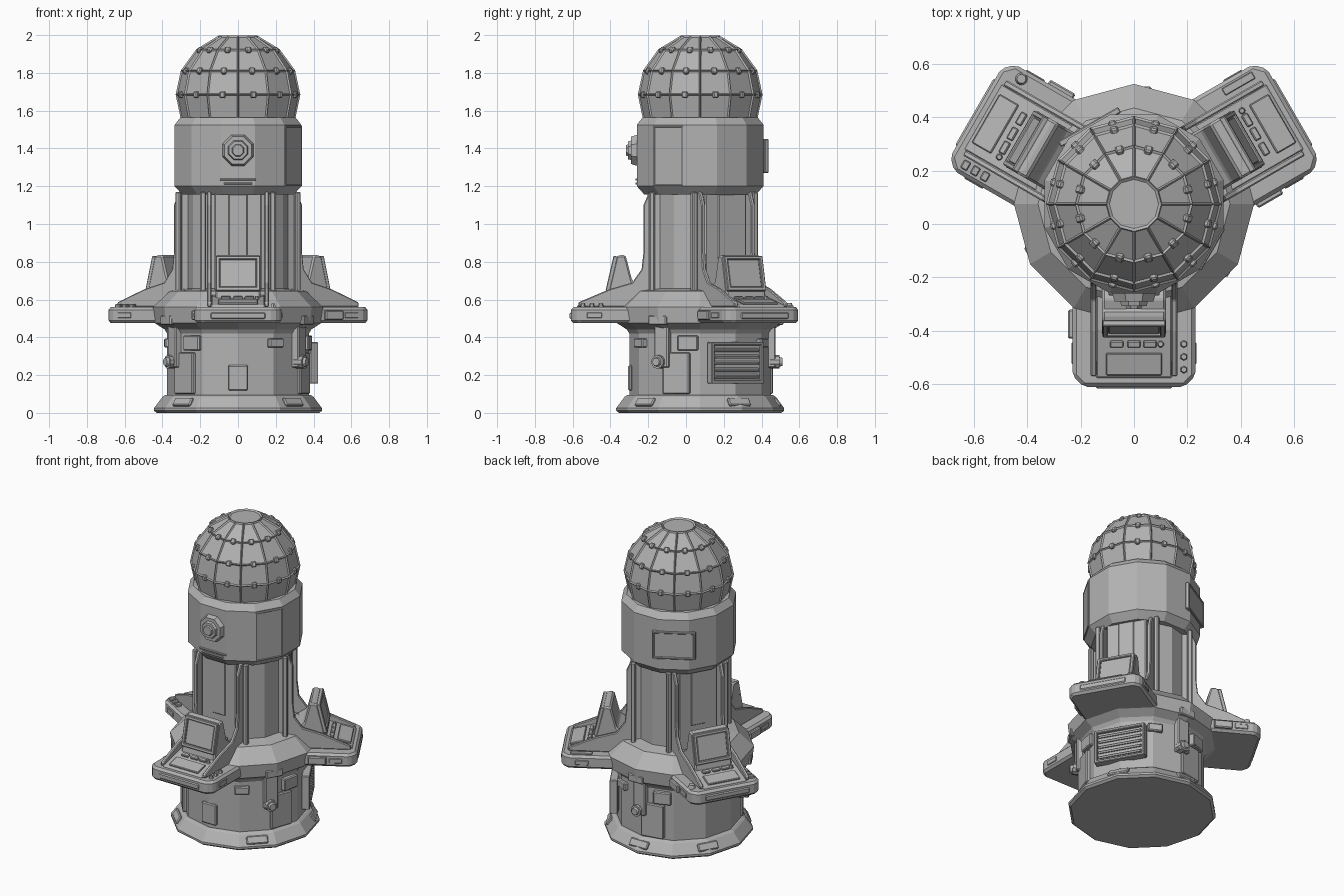
import bpy, bmesh, math
from mathutils import Matrix, Vector

old = bpy.data.objects.get("Cube")
if old:
    bpy.data.objects.remove(old, do_unlink=True)

grey = bpy.data.materials.new("warm_grey")
grey.use_nodes = True
COLOR = (0.45, 0.45, 0.45, 1)
grey.diffuse_color = COLOR
grey.node_tree.nodes["Principled BSDF"].inputs["Base Color"].default_value = COLOR

CENTRE = Matrix.Translation((0, 0.075, 0))
ARMS = (-90, 30, 150)      # console directions
GAPS = (-30, 90, 210)      # directions between consoles


def frame(az):
    """Local x points outward from the tower axis, local y runs around it."""
    return CENTRE @ Matrix.Rotation(math.radians(az), 4, "Z")


def finish(name, bm, matrix, bevel=0):
    bmesh.ops.recalc_face_normals(bm, faces=bm.faces)
    mesh = bpy.data.meshes.new(name)
    bm.to_mesh(mesh)
    bm.free()
    mesh.materials.append(grey)
    ob = bpy.data.objects.new(name, mesh)
    bpy.context.collection.objects.link(ob)
    ob.matrix_world = matrix
    if bevel:
        mod = ob.modifiers.new("bevel", "BEVEL")
        mod.width, mod.segments = bevel, 1
    return ob


def box(name, az, centre, size, bevel=0.006, tilt=0):
    bm = bmesh.new()
    bmesh.ops.create_cube(bm, size=1, matrix=Matrix.Diagonal((*size, 1)))
    m = frame(az) @ Matrix.Translation(centre) @ Matrix.Rotation(math.radians(tilt), 4, "Y")
    return finish(name, bm, m, bevel)


def knob(name, az, centre, radius, depth, sides=8, outward=False, top=0.7):
    bm = bmesh.new()
    bmesh.ops.create_cone(bm, cap_ends=True, segments=sides, radius1=radius,
                          radius2=radius * top, depth=depth,
                          matrix=Matrix.Rotation(math.pi / sides, 4, "Z"))
    m = frame(az) @ Matrix.Translation(centre)
    if outward:
        m = m @ Matrix.Rotation(math.pi / 2, 4, "Y")
    return finish(name, bm, m)


def lathe(name, profile, turn=0, sides=12):
    bm = bmesh.new()
    rings = []
    for r, z in profile:
        angles = [2 * math.pi * i / sides for i in range(sides)]
        rings.append([bm.verts.new((r * math.cos(a), r * math.sin(a), z)) for a in angles])
    for a, b in zip(rings, rings[1:]):
        for i in range(sides):
            j = (i + 1) % sides
            bm.faces.new((a[i], a[j], b[j], b[i]))
    bm.faces.new(rings[0])
    bm.faces.new(rings[-1])
    return finish(name, bm, frame(turn))


def prism(name, az, outline, lo, hi, flat=False, bevel=0.005):
    """Extrude a side outline (out, up) across, or a plan outline upward."""
    bm = bmesh.new()
    place = (lambda p, k: (p[0], p[1], k)) if flat else (lambda p, k: (p[0], k, p[1]))
    a = [bm.verts.new(place(p, lo)) for p in outline]
    b = [bm.verts.new(place(p, hi)) for p in outline]
    bm.faces.new(a)
    bm.faces.new(b)
    for i in range(len(a)):
        j = (i + 1) % len(a)
        bm.faces.new((a[i], a[j], b[j], b[i]))
    return finish(name, bm, frame(az), bevel)


def border(name, az, centre, width, height, bar, depth, tilt=0):
    """Raised rectangular frame facing outward, optionally leaning back."""
    lean = Matrix.Rotation(math.radians(tilt), 3, "Y")
    for s in (-1, 1):
        off = lean @ Vector((0, 0, s * (height - bar) / 2))
        box(name + "_rail", az, Vector(centre) + off, (depth, width, bar), 0.004, tilt)
        side = Vector(centre) + Vector((0, s * (width - bar) / 2, 0))
        box(name + "_post", az, side, (depth, bar, height), 0.004, tilt)


# Tower body
lathe("base_skirt", [(0.43, 0), (0.445, 0.012), (0.445, 0.025), (0.4, 0.085), (0.385, 0.095)])
lathe("lower_drum", [(0.375, 0.08), (0.375, 0.42), (0.4, 0.46)])
lathe("platform", [(0.37, 0.43), (0.44, 0.475), (0.45, 0.56), (0.36, 0.645), (0.26, 0.66)])
lathe("column", [(0.275, 0.6), (0.275, 1.18)])
lathe("head_collar", [(0.305, 1.155), (0.347, 1.2), (0.347, 1.525), (0.315, 1.565)], 15)

# Panelled dome with ribs along its edges
DOME = [(0.295, 1.55), (0.322, 1.685), (0.295, 1.81), (0.215, 1.92), (0.1, 1.99)]
lathe("dome", DOME)
ribs = lathe("dome_ribs", DOME)
wire = ribs.modifiers.new("ribs", "WIREFRAME")
wire.thickness, wire.offset, wire.use_even_offset = 0.016, 0, False
for (r, z), lean in zip(DOME[1:4], (0, -22, -42)):
    for i in range(12):
        box("dome_clamp", 15 + i * 30, (r * math.cos(math.pi / 12), 0, z),
            (0.026, 0.03, 0.035), 0.006, lean)

# Porthole and access panels on the collar
knob("porthole_plate", -90, (0.345, 0, 1.39), 0.092, 0.04, 8, True, 0.85)
knob("porthole_ring", -90, (0.367, 0, 1.39), 0.06, 0.03, 8, True, 0.85)
knob("porthole_lens", -90, (0.378, 0, 1.39), 0.042, 0.03, 8, True)
for z, w in ((1.235, 0.19), (1.215, 0.15)):
    box("collar_slot", -90, (0.336, 0, z), (0.014, w, 0.012), 0.003)
box("collar_panel", -30, (0.334, 0, 1.36), (0.012, 0.17, 0.31), 0.004)
border("collar_panel_frame", -30, (0.335, 0, 1.36), 0.18, 0.32, 0.01, 0.016)
border("rear_hatch_frame", 120, (0.333, 0, 1.36), 0.26, 0.18, 0.014, 0.024)
box("rear_hatch", 120, (0.33, 0, 1.36), (0.02, 0.24, 0.16), 0.004)

TRAY = [(0.3, -0.23), (0.645, -0.23), (0.685, -0.19),
        (0.685, 0.19), (0.645, 0.23), (0.3, 0.23)]
FIN = [(0.2, 0.56), (0.645, 0.56), (0.645, 0.585), (0.48, 0.655), (0.36, 0.69),
       (0.31, 0.76), (0.3, 0.85), (0.3, 1.1), (0.27, 1.17), (0.2, 1.17)]
DESK = [(0.25, 0.55), (0.655, 0.55), (0.65, 0.57), (0.47, 0.615), (0.25, 0.63)]
HOOD = [(0.3, 0.58), (0.5, 0.58), (0.485, 0.655), (0.445, 0.825),
        (0.43, 0.835), (0.395, 0.835), (0.36, 0.7), (0.3, 0.66)]

for az in ARMS:
    # Tray with chamfered corners
    prism("console_tray", az, TRAY, 0.475, 0.56, True, 0.014)
    box("tray_front_lip", az, (0.683, 0, 0.515), (0.016, 0.29, 0.035))
    box("tray_side_box", az, (0.45, -0.232, 0.517), (0.11, 0.03, 0.05))
    # Upright housing and its side plates
    box("tower_housing", az, (0.23, 0, 0.88), (0.09, 0.25, 0.6))
    box("housing_strip", az, (0.27, 0, 0.98), (0.02, 0.1, 0.36))
    for s in (-1, 1):
        prism("side_plate", az, FIN, s * 0.14, s * 0.163)
        box("tray_side_slot", az, (0.56, s * 0.231, 0.517), (0.08, 0.008, 0.03), 0.003)
        box("corner_pilaster", az, (0.255, s * 0.185, 0.88), (0.03, 0.03, 0.58))
    # Sloping desk and tilted display
    prism("desk", az, DESK, -0.142, 0.142)
    prism("display_hood", az, HOOD, -0.12, 0.12, bevel=0.01)
    border("display_frame", az, (0.468, 0, 0.737), 0.235, 0.19, 0.02, 0.024, -13)
    box("display_screen", az, (0.465, 0, 0.737), (0.012, 0.19, 0.15), 0.003, -13)
    box("rear_well", az, (0.33, 0, 0.665), (0.08, 0.16, 0.02))
    # Keyboard and key row
    box("keyboard", az, (0.6, 0, 0.588), (0.085, 0.21, 0.014), 0.004, 14)
    for t in (-0.065, 0, 0.06):
        box("key_block", az, (0.525, t, 0.608), (0.025, 0.05, 0.016), 0.004, 14)
    knob("desk_dial", az, (0.525, 0.1, 0.61), 0.013, 0.02)

# Controls that differ from tray to tray
for i in range(3):
    knob("round_button", -90, (0.525 + i * 0.048, 0.187, 0.567), 0.015, 0.022, 6)
    box("square_button", 150, (0.535 + i * 0.042, 0.19, 0.566), (0.028, 0.035, 0.02), 0.004)
knob("tray_dial", 150, (0.6, -0.195, 0.57), 0.024, 0.025, 10)
box("tray_slot", 30, (0.565, 0.195, 0.563), (0.13, 0.03, 0.012), 0.003)

# Drum fittings between consoles
for az in GAPS:
    box("conduit", az, (0.375, -0.01, 0.385), (0.05, 0.085, 0.29))
    box("conduit_cap", az, (0.41, -0.01, 0.49), (0.06, 0.11, 0.05))
    knob("valve_stem", az, (0.395, -0.02, 0.27), 0.036, 0.05, 10, True, 1)
    knob("valve_knob", az, (0.42, -0.02, 0.27), 0.03, 0.03, 10, True)
    box("drum_box", az + 20, (0.37, 0, 0.37), (0.04, 0.11, 0.08))
    box("drum_box", az - 28, (0.37, 0, 0.37), (0.04, 0.09, 0.05))
    box("drum_plate", az + 10, (0.365, 0, 0.21), (0.03, 0.15, 0.22))

# Hatch, vent and skirt plates
box("front_hatch", -90, (0.37, 0, 0.185), (0.022, 0.105, 0.135))
border("vent_frame", 30, (0.375, 0, 0.265), 0.32, 0.22, 0.018, 0.05)
box("vent_back", 30, (0.365, 0, 0.265), (0.03, 0.3, 0.2), 0.003)
for i in range(5):
    box("vent_slat", 30, (0.382, 0, 0.195 + i * 0.035), (0.03, 0.27, 0.016), 0.003, 25)
for az in (-45, 225, 30, 150, 90):
    box("skirt_plate", az, (0.408, 0, 0.055), (0.025, 0.13, 0.05), 0.006, -35)
